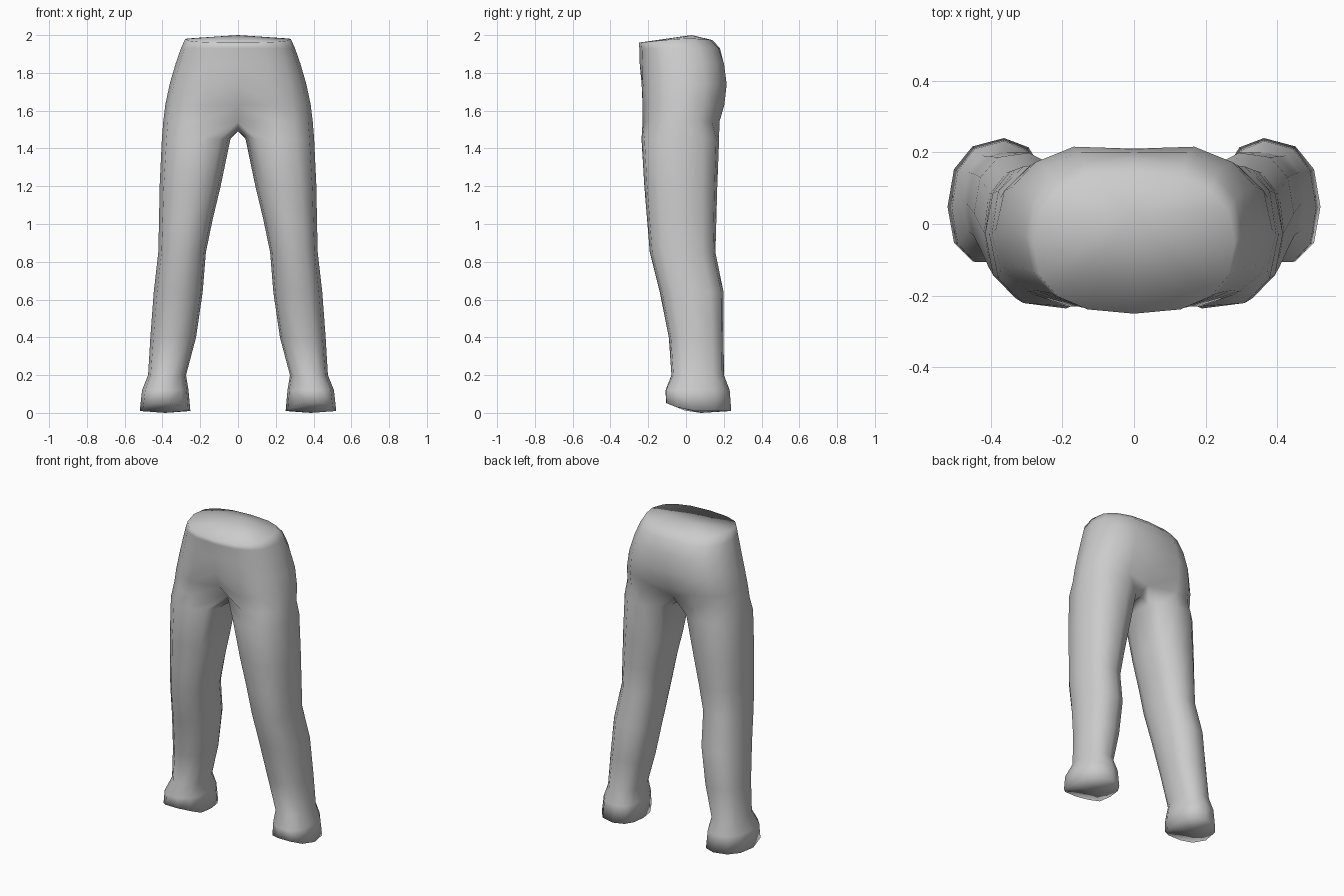
import bpy
import bmesh
from math import sin, cos, radians, copysign

cube = bpy.data.objects.get("Cube")
if cube:
    bpy.data.objects.remove(cube, do_unlink=True)

grey = bpy.data.materials.new("plain grey")
grey.use_nodes = True
grey.diffuse_color = (0.6, 0.6, 0.6, 1)
grey.node_tree.nodes["Principled BSDF"].inputs["Base Color"].default_value = (0.6, 0.6, 0.6, 1)


def rounded(value, power):
    return copysign(abs(value) ** power, value)


def oval(angle, x_in, x_out, front, back, power=0.8):
    """Point on a squarish oval; angle 0 faces outwards, -90 faces the front."""
    a = radians(angle)
    x = (x_in + x_out) / 2 + (x_out - x_in) / 2 * rounded(cos(a), power)
    y = (front + back) / 2 + (back - front) / 2 * rounded(sin(a), power)
    return x, y


ARC = 9
bm = bmesh.new()

# Pelvis half rings: height, outer x, front y, back y, centre front y, centre back y
pelvis = [
    (1.93, 0.302, -0.247, 0.185, -0.247, 0.180),
    (1.85, 0.330, -0.245, 0.215, -0.245, 0.200),
    (1.74, 0.362, -0.243, 0.230, -0.235, 0.210),
    (1.63, 0.385, -0.244, 0.217, -0.190, 0.185),
    (1.54, 0.396, -0.243, 0.190, -0.110, 0.130),
]
rings = []

# Waist rim, dipping at the front
rim = []
for i in range(ARC):
    x, y = oval(-90 + 22.5 * i, -0.28, 0.28, -0.25, 0.14)
    rim.append(bm.verts.new((max(x, 0) if 0 < i < ARC - 1 else 0, y,
                             1.985 - 0.1 * max(0, -y) - 0.08 * max(0, y))))
rings.append(rim)

for z, out, front, back, mid_front, mid_back in pelvis:
    ring = []
    for i in range(ARC):
        x, y = oval(-90 + 22.5 * i, -out, out, front, back)
        if i == 0:
            x, y = 0, mid_front
        elif i == ARC - 1:
            x, y = 0, mid_back
        ring.append(bm.verts.new((x, y, z)))
    rings.append(ring)

# Crotch seam closes the last pelvis ring into a full leg opening
rings[-1] += [bm.verts.new((0, y, 1.49)) for y in (0.07, 0.01, -0.05)]

# Leg rings: height, inner x, outer x, front y, back y
legs = [
    (1.45, 0.040, 0.403, -0.237, 0.177),
    (1.20, 0.092, 0.415, -0.222, 0.167),
    (1.02, 0.135, 0.418, -0.207, 0.162),
    (0.85, 0.170, 0.422, -0.193, 0.157),
    (0.64, 0.187, 0.446, -0.140, 0.200),
    (0.40, 0.222, 0.464, -0.092, 0.200),
    (0.20, 0.275, 0.476, -0.078, 0.202),
    (0.12, 0.262, 0.508, -0.112, 0.230),
    (0.01, 0.252, 0.520, -0.110, 0.238),
]
angles = [-130 + 32.5 * i for i in range(ARC)] + [155, 180, 205]
for z, inner, out, front, back in legs:
    ring = []
    for a in angles:
        x, y = oval(a, inner, out, front, back, 0.85)
        lift = 0
        if z < 0.15:  # foot turns slightly and its toe lifts
            y -= 0.12 * (x - (inner + out) / 2)
        if z < 0.05:
            lift = 0.4 * max(0, -y)
        ring.append(bm.verts.new((x, y, z + lift)))
    rings.append(ring)

# Skin between neighbouring rings
for upper, lower in zip(rings, rings[1:]):
    n = len(upper)
    for i in range(n if n > ARC else n - 1):
        j = (i + 1) % n
        bm.faces.new((upper[i], lower[i], lower[j], upper[j]))

# Waist cap and sole
crown = bm.verts.new((0, 0.03, 2.0))
for a, b in zip(rim, rim[1:]):
    bm.faces.new((a, b, crown))
sole = rings[-1]
heel = bm.verts.new((0.385, 0.08, 0.0))
for i in range(len(sole)):
    bm.faces.new((sole[i], heel, sole[(i + 1) % len(sole)]))

bmesh.ops.recalc_face_normals(bm, faces=bm.faces[:])
mesh = bpy.data.meshes.new("trousers")
bm.to_mesh(mesh)
bm.free()
mesh.materials.append(grey)
for face in mesh.polygons:
    face.use_smooth = True

trousers = bpy.data.objects.new("trousers", mesh)
bpy.context.collection.objects.link(trousers)
mirror = trousers.modifiers.new("other side", "MIRROR")
mirror.use_clip = True
mirror.merge_threshold = 0.001
